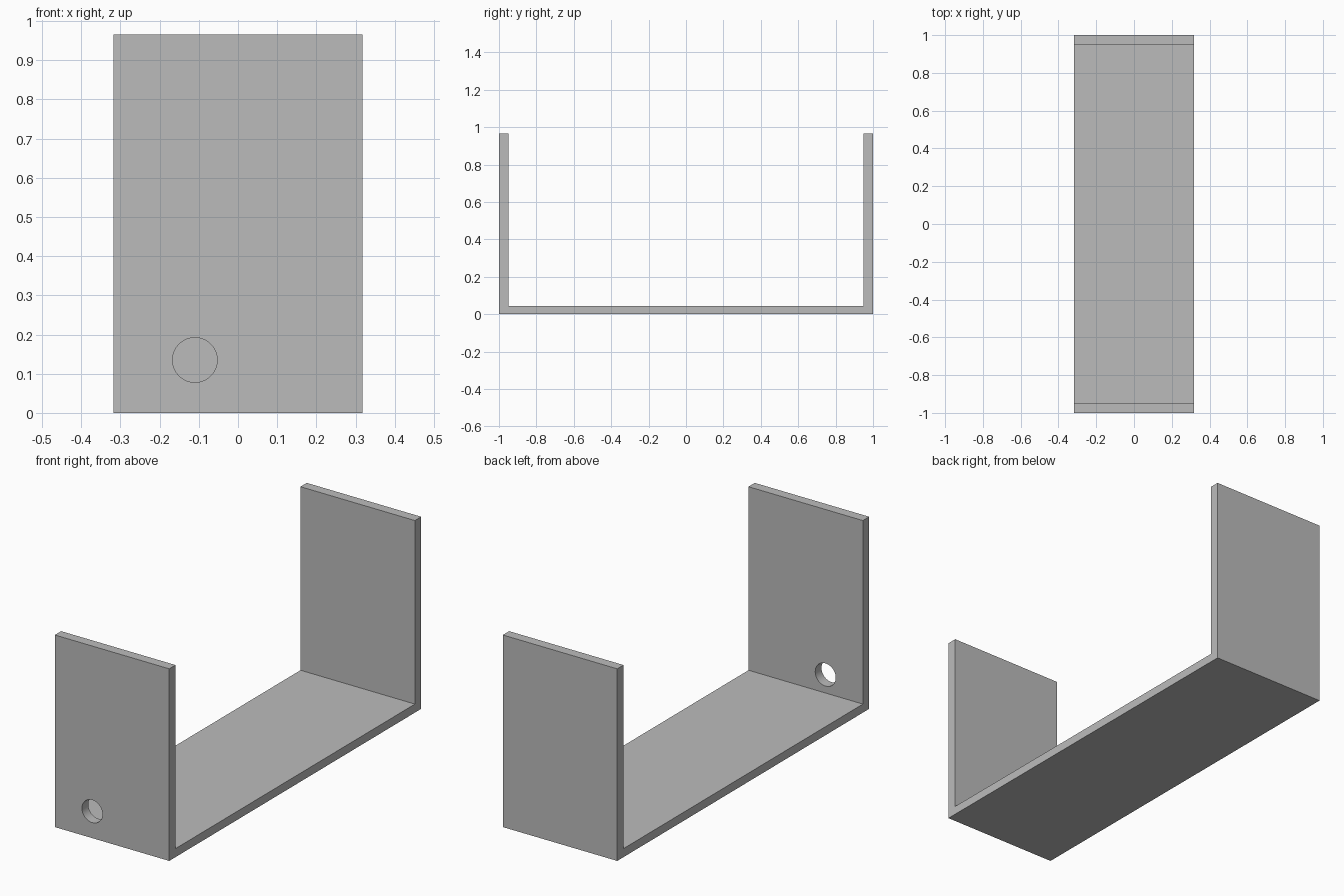
import bpy
import bmesh
import math

default = bpy.data.objects.get("Cube")
if default:
    bpy.data.objects.remove(default, do_unlink=True)

HALF_W, HALF_L, HEIGHT = 0.318, 1.0, 0.965
WALL, FLOOR = 0.05, 0.043

grey = bpy.data.materials.new("plain grey")
grey.use_nodes = True
colour = (0.5, 0.5, 0.5, 1)
grey.diffuse_color = colour
grey.node_tree.nodes["Principled BSDF"].inputs["Base Color"].default_value = colour

# U-shaped bracket: side profile extruded across the width
inner = HALF_L - WALL
profile = [(-HALF_L, 0), (HALF_L, 0), (HALF_L, HEIGHT), (inner, HEIGHT),
           (inner, FLOOR), (-inner, FLOOR), (-inner, HEIGHT), (-HALF_L, HEIGHT)]
bm = bmesh.new()
face = bm.faces.new([bm.verts.new((-HALF_W, y, z)) for y, z in profile])
extruded = bmesh.ops.extrude_face_region(bm, geom=[face])["geom"]
bmesh.ops.translate(bm, vec=(2 * HALF_W, 0, 0),
                    verts=[g for g in extruded if isinstance(g, bmesh.types.BMVert)])
bmesh.ops.recalc_face_normals(bm, faces=bm.faces)
mesh = bpy.data.meshes.new("u_bracket")
bm.to_mesh(mesh)
bm.free()
mesh.materials.append(grey)
bracket = bpy.data.objects.new("u_bracket", mesh)
bpy.context.collection.objects.link(bracket)

# Round hole through the front wall only
bpy.ops.mesh.primitive_cylinder_add(vertices=64, radius=0.057, depth=4 * WALL,
                                    location=(-0.11, -HALF_L + WALL / 2, 0.135),
                                    rotation=(math.pi / 2, 0, 0))
cutter = bpy.context.object
cutter.name = "hole_cutter"
cutter.data.materials.append(grey)
cutter.hide_render = True
cut = bracket.modifiers.new("front_hole", 'BOOLEAN')
cut.operation = 'DIFFERENCE'
cut.solver = 'EXACT'
cut.object = cutter

# Apply the cut, then drop the cutter
bpy.ops.object.select_all(action='DESELECT')
bracket.select_set(True)
bpy.context.view_layer.objects.active = bracket
bpy.ops.object.modifier_apply(modifier=cut.name)
bpy.data.objects.remove(cutter, do_unlink=True)
bpy.ops.object.shade_smooth_by_angle(angle=math.radians(30))
